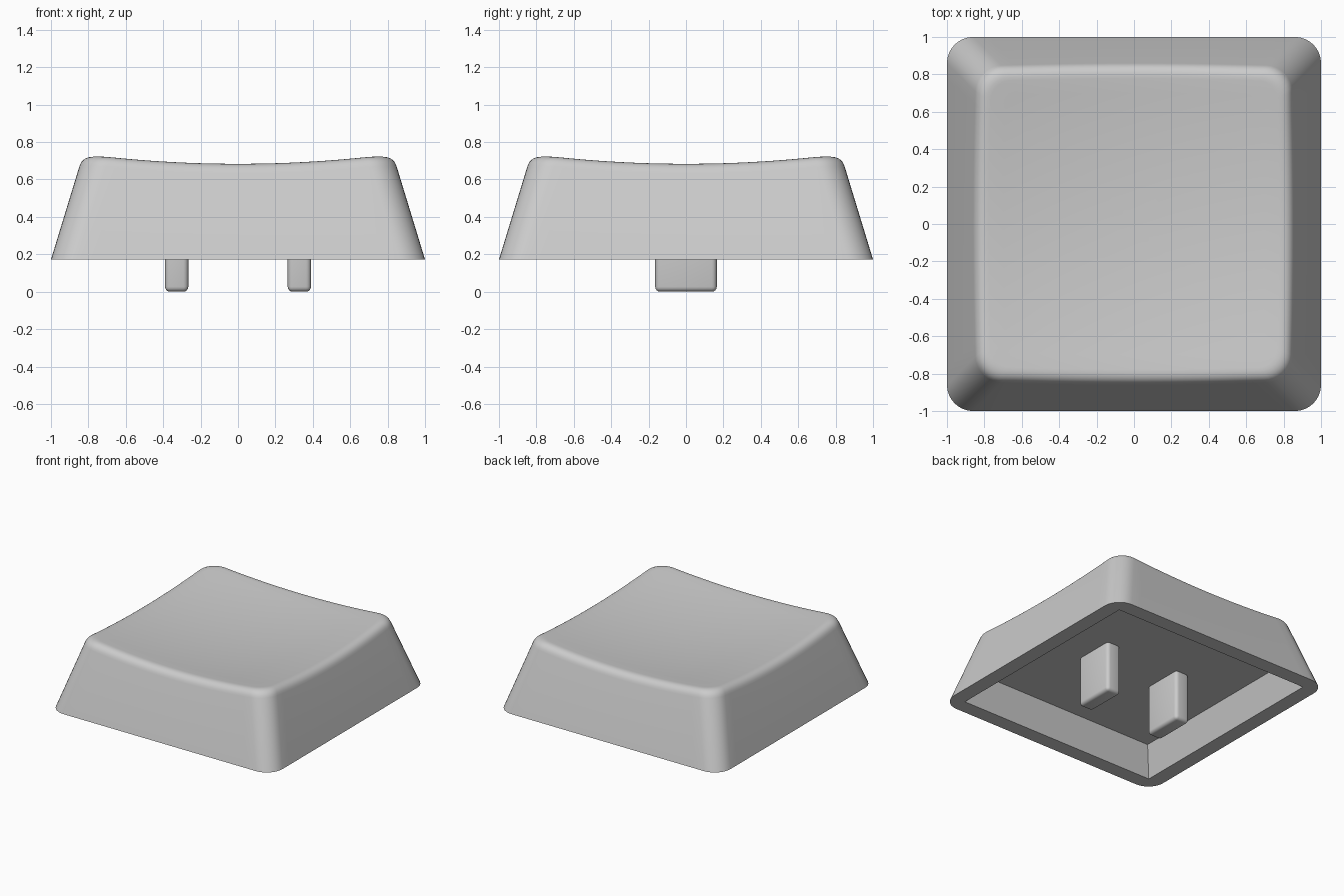
import bpy, bmesh, math

if "Cube" in bpy.data.objects:
    bpy.data.objects.remove(bpy.data.objects["Cube"])

grey = bpy.data.materials.new("light_grey")
grey.diffuse_color = (0.6, 0.6, 0.6, 1)
grey.use_nodes = True
grey.node_tree.nodes["Principled BSDF"].inputs["Base Color"].default_value = grey.diffuse_color

BASE, SLOPE = 0.172, 0.305     # skirt height and inward lean of the walls
CEILING = 0.405                # underside of the top
SIDE, ARC = 20, 8              # segments per side and per corner


def dish(x, y):
    """Height of the hollowed top."""
    return 0.635 + 0.079 * (x * x + y * y)


def outline():
    """Points of a rounded square as (core direction, outward normal)."""
    pts = []
    for k in range(4):
        c, s = round(math.cos(k * math.pi / 2)), round(math.sin(k * math.pi / 2))
        local = [((1, -1 + 2 * i / SIDE), (1, 0)) for i in range(SIDE)]
        for i in range(ARC):
            a = i / ARC * math.pi / 2
            local.append(((1, 1), (math.cos(a), math.sin(a))))
        for p, n in local:
            pts.append(((c * p[0] - s * p[1], s * p[0] + c * p[1]),
                        (c * n[0] - s * n[1], s * n[0] + c * n[1])))
    return pts


OUT = outline()


def place(o, half, r):
    (px, py), (nx, ny) = o
    return px * (half - r) + nx * r, py * (half - r) + ny * r


def finish(bm, name, angle=30):
    bmesh.ops.recalc_face_normals(bm, faces=bm.faces[:])
    mesh = bpy.data.meshes.new(name)
    bm.to_mesh(mesh)
    bm.free()
    ob = bpy.data.objects.new(name, mesh)
    bpy.context.collection.objects.link(ob)
    mesh.materials.append(grey)
    bpy.ops.object.select_all(action='DESELECT')
    ob.select_set(True)
    bpy.context.view_layer.objects.active = ob
    bpy.ops.object.shade_smooth_by_angle(angle=math.radians(angle))
    return ob


# Cap shell: ceiling, cavity wall, rim, outer wall, rounded edge, dished top
R, T, STEPS = 0.14, 0.064, 7
inner = 0.88 - SLOPE * (CEILING - BASE)
rings = [[(*place(o, inner, 0), CEILING) for o in OUT],
         [(*place(o, 0.88, 0), BASE) for o in OUT],
         [(*place(o, 1.0, R), BASE) for o in OUT]]
fillet = [[] for _ in range(STEPS + 1)]
for o in OUT:
    half = 0.83
    for _ in range(6):         # where the wall meets the dish
        z = dish(*place(o, half, R))
        half = 1 - SLOPE * (z - BASE)
    edge = (*place(o, half, R), z)
    low = (*place(o, half + 0.28 * T, R), z - 0.92 * T)
    ix, iy = place(o, half - T, R - 0.6 * T)
    top = (ix, iy, dish(ix, iy))
    for i in range(STEPS + 1):
        t = i / STEPS
        fillet[i].append(tuple((1 - t) ** 2 * a + 2 * t * (1 - t) * b + t * t * c
                               for a, b, c in zip(low, edge, top)))
rings += fillet
for i in range(9, 0, -1):
    f = i / 10
    rings.append([(x * f, y * f, dish(x * f, y * f)) for x, y, _ in fillet[-1]])

bm = bmesh.new()
loops = [[bm.verts.new(p) for p in ring] for ring in rings]
n = len(OUT)
bm.faces.new(loops[0])
for a, b in zip(loops, loops[1:]):
    for i in range(n):
        j = (i + 1) % n
        bm.faces.new((a[i], a[j], b[j], b[i]))
centre = bm.verts.new((0, 0, dish(0, 0)))
for i in range(n):
    bm.faces.new((loops[-1][i], loops[-1][(i + 1) % n], centre))
bmesh.ops.remove_doubles(bm, verts=bm.verts[:], dist=1e-5)
finish(bm, "cap_shell")

# Two mounting prongs running up to the ceiling
TALL = CEILING + 0.01
for side, label in ((-1, "left"), (1, "right")):
    bm = bmesh.new()
    bmesh.ops.create_cube(bm, size=1)
    for v in bm.verts:
        v.co = (side * 0.328 + v.co.x * 0.125, v.co.y * 0.33, TALL * (0.5 + v.co.z))
    bmesh.ops.bevel(bm, geom=bm.edges[:], offset=0.027, segments=4,
                    profile=0.5, affect='EDGES')
    finish(bm, label + "_prong", 40)
